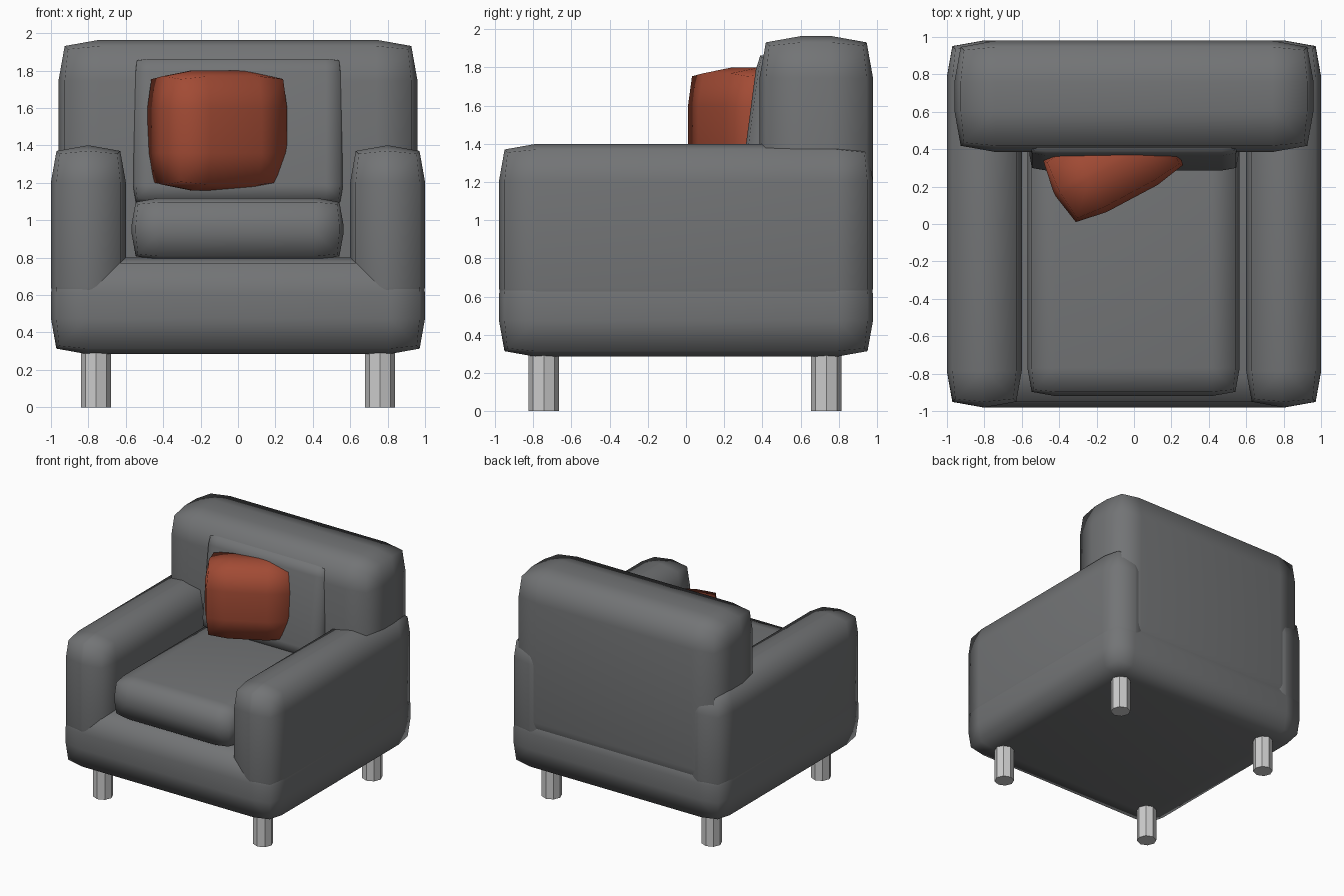
import bpy, bmesh
from math import radians
from mathutils import Matrix

if "Cube" in bpy.data.objects:
    bpy.data.objects.remove(bpy.data.objects["Cube"])


def material(name, rgb):
    m = bpy.data.materials.new(name)
    m.diffuse_color = (*rgb, 1)
    m.use_nodes = True
    m.node_tree.nodes["Principled BSDF"].inputs["Base Color"].default_value = m.diffuse_color
    return m


fabric = material("grey_fabric", (0.17, 0.175, 0.18))
red = material("red_fabric", (0.36, 0.07, 0.035))


def finish(name, bm, mat=None, smooth=True):
    me = bpy.data.meshes.new(name)
    bm.to_mesh(me)
    bm.free()
    for p in me.polygons:
        p.use_smooth = smooth
    if mat:
        me.materials.append(mat)
    ob = bpy.data.objects.new(name, me)
    bpy.context.collection.objects.link(ob)
    return ob


def padded_box(name, lo, hi, width, mat=fabric):
    """Box between two corners with plump two-step rounded edges."""
    size = [b - a for a, b in zip(lo, hi)]
    mid = [(a + b) / 2 for a, b in zip(lo, hi)]
    bm = bmesh.new()
    bmesh.ops.create_cube(bm, size=1, matrix=Matrix.Diagonal((*size, 1)))
    bmesh.ops.bevel(bm, geom=bm.edges[:], offset=width, offset_type='OFFSET',
                    segments=2, profile=0.72, affect='EDGES', clamp_overlap=True)
    ob = finish(name, bm, mat)
    ob.location = mid
    return ob


# Frame: base, arms and backrest
padded_box("base", (-1, -0.98, 0.285), (1, 0.98, 0.80), 0.19)
for side, x in (("left", -0.8), ("right", 0.8)):
    padded_box(side + "_arm", (x - 0.2, -0.98, 0.45), (x + 0.2, 0.98, 1.40), 0.195)
padded_box("backrest", (-0.96, 0.385, 0.5), (0.96, 0.98, 1.965), 0.22)

# Loose cushions
padded_box("seat_cushion", (-0.57, -0.92, 0.785), (0.565, 0.6, 1.12), 0.15)
back = padded_box("back_cushion", (-0.56, 0.325, 1.08), (0.56, 0.575, 1.865), 0.09)
back.rotation_euler.x = radians(-7.5)

# Throw pillow, turned and pushed into the back cushion
pillow = padded_box("throw_pillow", (-0.355, -0.215, 1.16), (0.355, 0.215, 1.80), 0.2, red)
turn = Matrix.Rotation(radians(28), 4, 'Z')
pillow.location = turn @ Matrix.Translation((0.055, 0.34, 1.48)).translation
pillow.rotation_euler.z = radians(28)

# Octagonal legs
for sx, side in ((-1, "left"), (1, "right")):
    for y, end in ((-0.745, "front"), (0.735, "back")):
        bm = bmesh.new()
        bmesh.ops.create_cone(bm, cap_ends=True, segments=8, radius1=0.08,
                              radius2=0.08, depth=0.34)
        leg = finish(f"{end}_{side}_leg", bm, smooth=False)
        leg.location = (sx * 0.76, y, 0.17)
